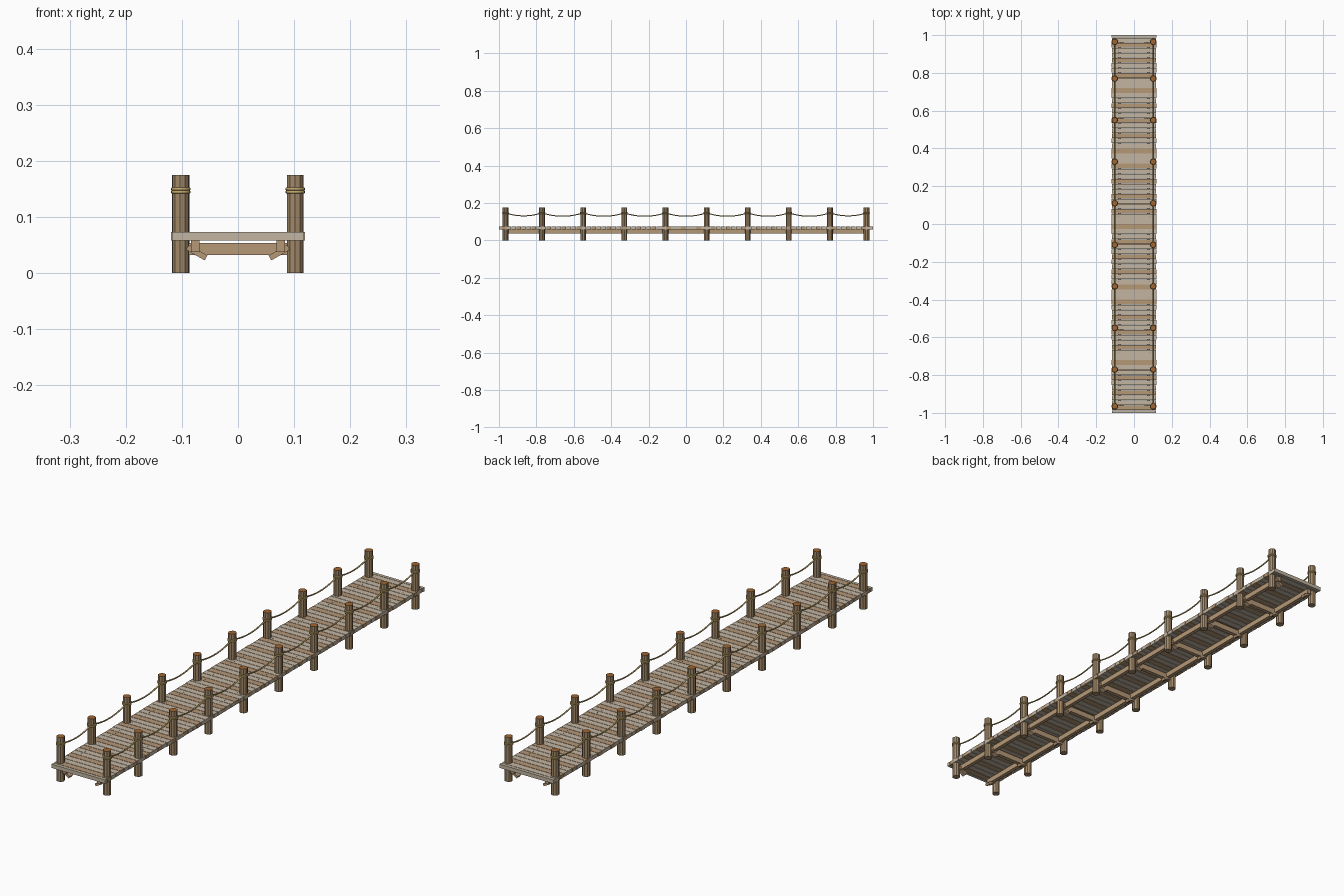
import bpy, bmesh, math, random
from mathutils import Matrix, Vector

if "Cube" in bpy.data.objects:
    bpy.data.objects.remove(bpy.data.objects["Cube"])

random.seed(4)


def material(name, r, g, b):
    m = bpy.data.materials.new(name)
    lin = [((c / 255 + 0.055) / 1.055) ** 2.4 for c in (r, g, b)]
    m.diffuse_color = (*lin, 1)
    m.use_nodes = True
    m.node_tree.nodes["Principled BSDF"].inputs["Base Color"].default_value = m.diffuse_color
    return m


GREY = material("weathered grey wood", 196, 182, 162)
TAN = material("tan wood", 182, 152, 119)
BROWN = material("post brown", 163, 137, 104)
CAP = material("cut end orange brown", 160, 102, 50)
ROPE = material("rope straw", 192, 166, 106)
IRON = material("nail dark", 80, 75, 70)


def add_box(bm, centre, size, rot_y=0, mat=0):
    mtx = (Matrix.Translation(centre) @ Matrix.Rotation(rot_y, 4, 'Y')
           @ Matrix.Diagonal((*size, 1)))
    verts = bmesh.ops.create_cube(bm, size=1, matrix=mtx)["verts"]
    for f in {f for v in verts for f in v.link_faces}:
        f.material_index = mat


def add_cylinder(bm, centre, radius, height, sides, top_mat=0, turn=0):
    mtx = Matrix.Translation(centre) @ Matrix.Rotation(turn, 4, 'Z')
    verts = bmesh.ops.create_cone(bm, cap_ends=True, segments=sides, radius1=radius,
                                  radius2=radius, depth=height, matrix=mtx)["verts"]
    for f in {f for v in verts for f in v.link_faces}:
        f.normal_update()
        if f.normal.z > 0.9:
            f.material_index = top_mat


def finish(bm, name, *mats):
    me = bpy.data.meshes.new(name)
    bm.to_mesh(me)
    bm.free()
    for m in mats:
        me.materials.append(m)
    ob = bpy.data.objects.new(name, me)
    bpy.context.collection.objects.link(ob)
    return ob


POST_X = 0.102
POST_Y = sorted(s * y for y in (0.965, 0.77, 0.55, 0.33, 0.11) for s in (-1, 1))
PITCH = 2 / 75
GAP = 0.002

# Deck planks: every third one tan, ends slightly uneven, half planks at the ends
bm = bmesh.new()
for i in range(76):
    y = -1 + PITCH * i
    y0 = max(-1, y - (PITCH - GAP) / 2)
    y1 = min(1, y + (PITCH - GAP) / 2)
    half = 0.118 + random.uniform(-0.0012, 0.0012)
    add_box(bm, (0, (y0 + y1) / 2, 0.0655), (2 * half, y1 - y0, 0.015),
            mat=1 if i % 3 == 1 else 0)
finish(bm, "deck_planks", GREY, TAN)

# Nail heads above the long beams
bm = bmesh.new()
for i in range(1, 75):
    for x in (-0.08, 0.08):
        add_cylinder(bm, (x, -1 + PITCH * i, 0.0729), 0.0016, 0.001, 6)
finish(bm, "nail_heads", IRON)

# Long beams under the deck
bm = bmesh.new()
for x in (-0.076, 0.076):
    add_box(bm, (x, 0, 0.048), (0.015, 1.96, 0.02))
finish(bm, "long_beams", TAN)

# Cross beams at the inner pairs of posts
bm = bmesh.new()
for y in POST_Y[1:-1]:
    add_box(bm, (0, y, 0.043), (0.176, 0.016, 0.022))
finish(bm, "cross_beams", TAN)

# Slanted braces at every post
bm = bmesh.new()
for y in POST_Y:
    for s in (-1, 1):
        a, b = Vector((s * 0.09, y, 0.046)), Vector((s * 0.057, y, 0.027))
        angle = -math.atan2((b - a).z, (b - a).x)
        add_box(bm, (a + b) / 2, ((b - a).length, 0.02, 0.01), rot_y=angle)
finish(bm, "corner_braces", TAN)

# Posts with cut tops
bm = bmesh.new()
for y in POST_Y:
    for s in (-1, 1):
        add_cylinder(bm, (s * POST_X, y, 0.0875), 0.0152, 0.175, 10, 1,
                     random.uniform(0, 0.6))
finish(bm, "posts", BROWN, CAP)


def rope_curve(name, paths, radius, closed):
    cu = bpy.data.curves.new(name, 'CURVE')
    cu.dimensions = '3D'
    cu.bevel_depth = radius
    cu.bevel_resolution = 3
    for pts in paths:
        sp = cu.splines.new('POLY')
        sp.points.add(len(pts) - 1)
        for p, co in zip(sp.points, pts):
            p.co = (*co, 1)
        sp.use_cyclic_u = closed
        sp.use_smooth = True
    cu.materials.append(ROPE)
    ob = bpy.data.objects.new(name, cu)
    bpy.context.collection.objects.link(ob)


# Two rope turns round each post
rings = []
for y in POST_Y:
    for s in (-1, 1):
        for z in (0.1445, 0.1500):
            rings.append([(s * POST_X + 0.0148 * math.cos(k * math.tau / 16),
                           y + 0.0148 * math.sin(k * math.tau / 16), z)
                          for k in range(16)])
rope_curve("rope_wraps", rings, 0.0028, True)

# Sagging rope between neighbouring posts
spans = []
for y0, y1 in zip(POST_Y, POST_Y[1:]):
    for s in (-1, 1):
        sag = 0.018 * (y1 - y0) / 0.22
        spans.append([(s * POST_X, y0 + (y1 - y0) * k / 14,
                       0.147 - sag * (1 - (k / 7 - 1) ** 2)) for k in range(15)])
rope_curve("hanging_ropes", spans, 0.0028, False)
